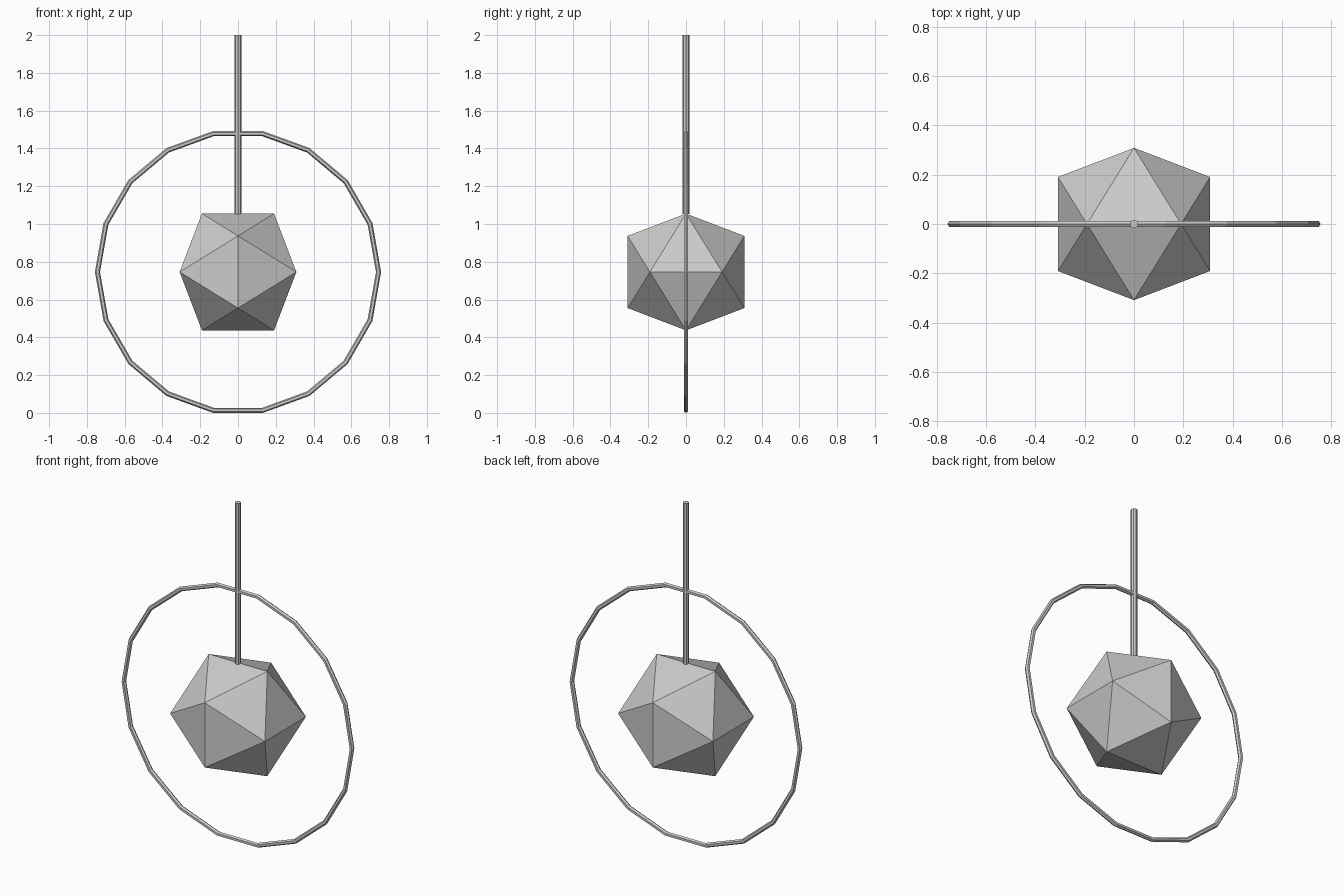
import bpy, bmesh
from math import pi, sqrt

if "Cube" in bpy.data.objects:
    bpy.data.objects.remove(bpy.data.objects["Cube"])

CENTRE = 0.746
TOP = 2.0

# Faceted core: regular icosahedron from three golden rectangles
a = 0.191
b = a * (1 + sqrt(5)) / 2
bm = bmesh.new()
for s in (-a, a):
    for t in (-b, b):
        for co in ((s, 0, t), (0, t, s), (t, s, 0)):
            bm.verts.new(co)
bmesh.ops.convex_hull(bm, input=bm.verts[:])
bmesh.ops.recalc_face_normals(bm, faces=bm.faces[:])
mesh = bpy.data.meshes.new("faceted_core")
bm.to_mesh(mesh)
bm.free()
core = bpy.data.objects.new("faceted_core", mesh)
core.location.z = CENTRE
bpy.context.collection.objects.link(core)

# Thin upright ring around the core
bpy.ops.mesh.primitive_torus_add(
    major_segments=18, minor_segments=6, major_radius=0.744,
    minor_radius=0.0135, location=(0, 0, CENTRE), rotation=(pi / 2, 0, 0))
bpy.context.object.name = "outer_ring"

# Hanging rod from the core's top edge
rod_bottom = CENTRE + b - 0.003
bpy.ops.mesh.primitive_cylinder_add(
    vertices=8, radius=0.0175, depth=TOP - rod_bottom,
    location=(0, 0, (TOP + rod_bottom) / 2))
bpy.context.object.name = "hanging_rod"
